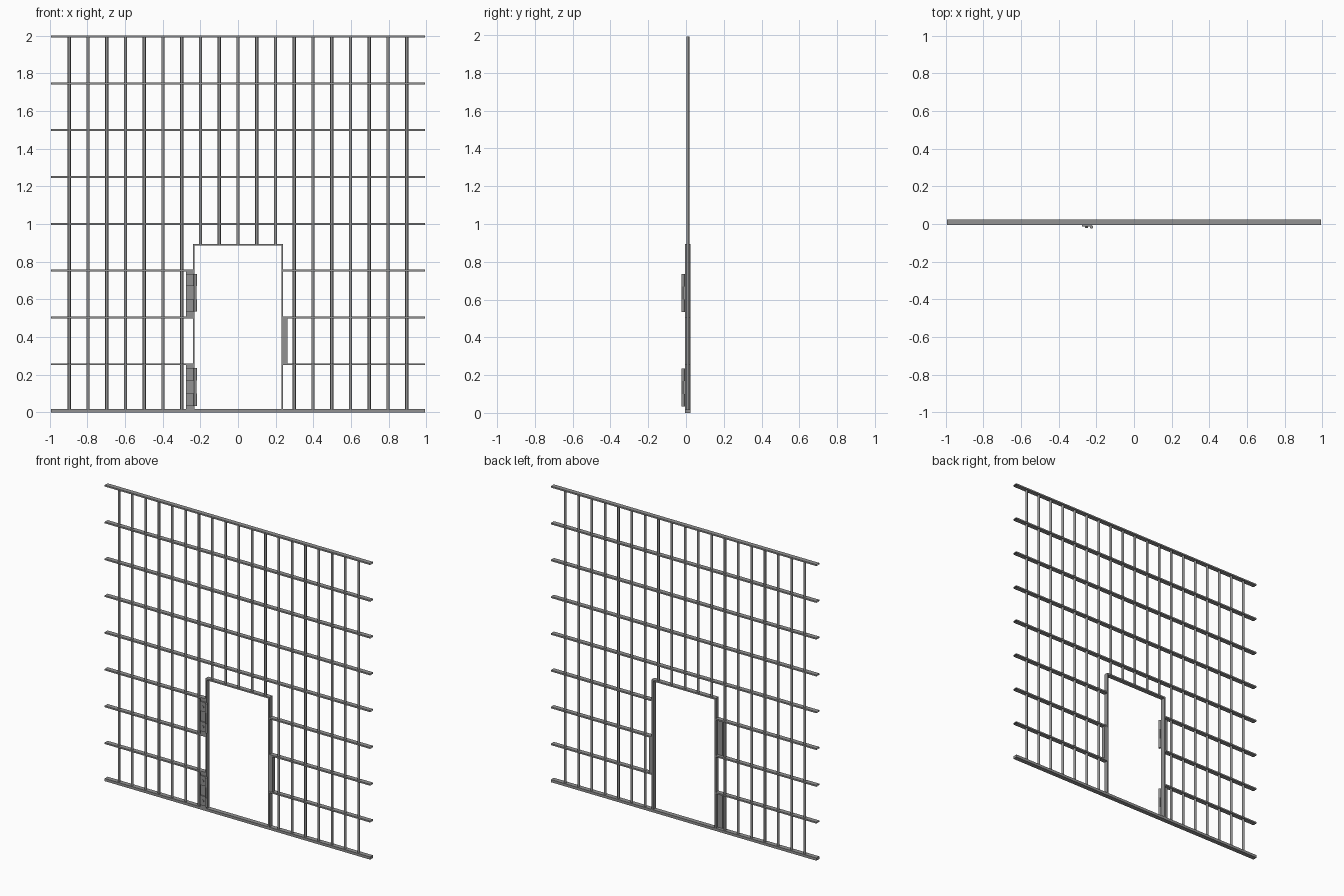
import bpy, bmesh, math

if "Cube" in bpy.data.objects:
    bpy.data.objects.remove(bpy.data.objects["Cube"])

YF, YB = -0.006, 0.025        # front and back of flat bars
YC = (YF + YB) / 2
HALF = 0.992                  # half panel width
DOOR = 0.235                  # half door width
DOOR_TOP = 0.89

steel = bpy.data.materials.new("dark_steel")
steel.diffuse_color = (0.29, 0.29, 0.29, 1)
steel.use_nodes = True
steel.node_tree.nodes["Principled BSDF"].inputs["Base Color"].default_value = steel.diffuse_color


def box(name, x0, x1, y0, y1, z0, z1, open_ends=False):
    bm = bmesh.new()
    bmesh.ops.create_cube(bm, size=1)
    for v in bm.verts:
        v.co = ((x0 + x1) / 2 + v.co.x * (x1 - x0),
                (y0 + y1) / 2 + v.co.y * (y1 - y0),
                (z0 + z1) / 2 + v.co.z * (z1 - z0))
    if open_ends:
        bm.normal_update()
        ends = [f for f in bm.faces if abs(f.normal.x) > 0.9]
        bmesh.ops.delete(bm, geom=ends, context='FACES_ONLY')
    me = bpy.data.meshes.new(name)
    bm.to_mesh(me)
    bm.free()
    me.materials.append(steel)
    ob = bpy.data.objects.new(name, me)
    bpy.context.collection.objects.link(ob)
    return ob


def rod(name, loc, length, r, sides=12, tilt=0):
    bpy.ops.mesh.primitive_cylinder_add(vertices=sides, radius=r, depth=length,
                                        location=loc, rotation=(tilt, 0, 0))
    ob = bpy.context.object
    ob.name = name
    ob.data.materials.append(steel)
    bpy.ops.object.shade_smooth_by_angle(angle=math.radians(40))
    return ob


# Horizontal flat rails, interrupted by the doorway
for k in range(8):
    z = 1.995 - k * 0.2485
    spans = [(-HALF, HALF)] if z > DOOR_TOP else [(-HALF, -DOOR), (DOOR, HALF)]
    for x0, x1 in spans:
        box("rail", x0, x1, YF, YB, z - 0.005, z + 0.005, True)
box("bottom_rail", -HALF, HALF, YF, YB, 0, 0.018)

# Round vertical bars
for i in range(-9, 10):
    z0 = DOOR_TOP - 0.004 if abs(i) < 3 else 0.01
    rod("vertical_bar", (i * 0.0995, YC, (z0 + 1.993) / 2), 1.993 - z0, 0.008)

# Door frame
for s in (-1, 1):
    box("door_post", s * DOOR - 0.005, s * DOOR + 0.005, YF, YB, 0.018, DOOR_TOP)
box("door_lintel", -DOOR - 0.005, DOOR + 0.005, YF, YB, DOOR_TOP - 0.005, DOOR_TOP + 0.005)

# Lock box on the right post
box("lock_box", DOOR + 0.005, 0.262, YF + 0.002, YB - 0.002, 0.255, 0.507)

# Hinges on mounting plates beside the left post
for base, top, lo in ((0.018, 0.255, 0.035), (0.507, 0.755, 0.535)):
    box("hinge_plate", -0.275, -DOOR - 0.005, YF, 0.004, base, top)
    rod("hinge_pin", (-0.226, -0.016, lo + 0.1), 0.2, 0.007)
    for z in (lo, lo + 0.135):
        box("hinge_leaf", -0.275, -0.226, -0.014, YF, z, z + 0.065)
        rod("hinge_barrel", (-0.226, -0.016, z + 0.0325), 0.065, 0.009)
        rod("hinge_bolt", (-0.252, -0.016, z + 0.0325), 0.008, 0.009, 6, math.pi / 2)
